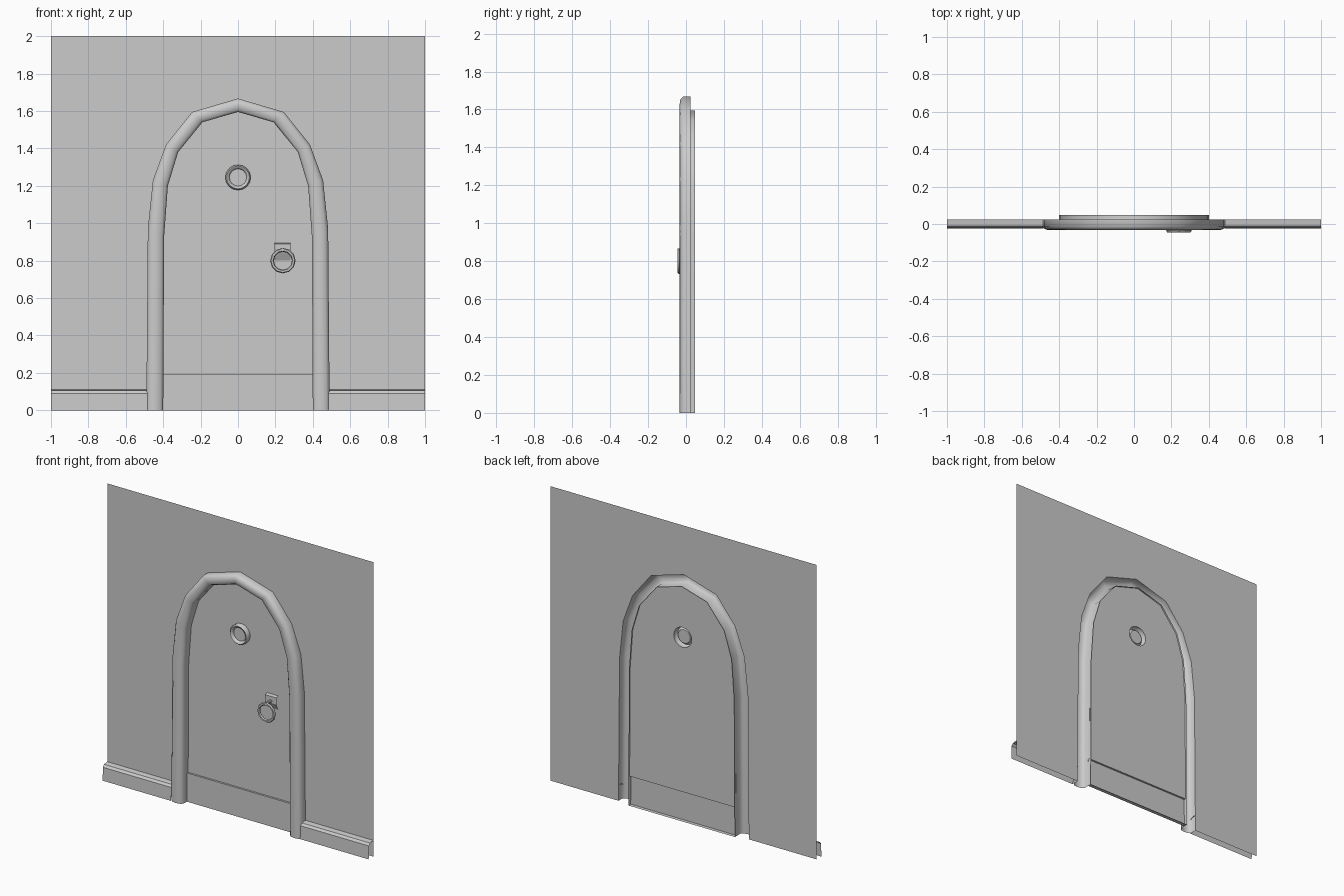
import bpy, bmesh, math
from mathutils import Vector

if "Cube" in bpy.data.objects:
    bpy.data.objects.remove(bpy.data.objects["Cube"])


def finish(name, bm, angle=None):
    me = bpy.data.meshes.new(name)
    bm.to_mesh(me)
    bm.free()
    ob = bpy.data.objects.new(name, me)
    bpy.context.collection.objects.link(ob)
    if angle:
        bpy.ops.object.select_all(action='DESELECT')
        ob.select_set(True)
        bpy.context.view_layer.objects.active = ob
        bpy.ops.object.shade_smooth_by_angle(angle=math.radians(angle))
    return ob


def loft(name, rows, angle=None, closed=False):
    """Skin a list of point rows with quads."""
    bm = bmesh.new()
    vs = [[bm.verts.new(p) for p in r] for r in rows]
    n = len(vs)
    for i in range(n if closed else n - 1):
        a, b = vs[i], vs[(i + 1) % n]
        for j in range(len(a) - 1):
            bm.faces.new((a[j], a[j + 1], b[j + 1], b[j]))
    bmesh.ops.remove_doubles(bm, verts=bm.verts, dist=1e-5)
    bmesh.ops.recalc_face_normals(bm, faces=bm.faces)
    return finish(name, bm, angle)


def sheet(name, loops, y):
    """Flat filled sheet at depth y; extra loops become holes."""
    bm = bmesh.new()
    edges = []
    for pts in loops:
        vs = [bm.verts.new((x, y, z)) for x, z in pts]
        edges += [bm.edges.new((vs[i - 1], vs[i])) for i in range(len(vs))]
    bmesh.ops.triangle_fill(bm, use_beauty=True, use_dissolve=False,
                            edges=edges, normal=(0, -1, 0))
    return finish(name, bm)


def arch(half):
    """Right half of an arch, base to apex, mirrored to a full path."""
    return half + [(-x, z) for x, z in reversed(half[:-1])]


outer = arch([(.49, 0), (.482, .97), (.455, 1.23), (.385, 1.42), (.245, 1.595), (0, 1.667)])
inner = arch([(.40, 0), (.395, .93), (.375, 1.2), (.32, 1.38), (.19, 1.54), (0, 1.595)])

# wall with arched opening
sheet("wall", [[(1, 0), (1, 2), (-1, 2), (-1, 0)] + list(reversed(outer))], .025)

# rounded door frame: (fraction from outer to inner edge, depth)
profile = [(0, .025), (0, -.015), (.2, -.03), (.5, -.033), (.85, -.028), (1, -.012), (1, .047)]
rows = []
for (ox, oz), (ix, iz) in zip(outer, inner):
    rows.append([(ox + (ix - ox) * t, y, oz + (iz - oz) * t) for t, y in profile])
loft("door_frame", rows, 50)

# door leaf with round opening
SEG, PX, PZ = 16, 0, 1.245
ang = [2 * math.pi * i / SEG for i in range(SEG)]
hole = [(PX + .068 * math.cos(a), PZ + .068 * math.sin(a)) for a in ang]
leaf = [(.4, .195)] + inner[1:-1] + [(-.4, .195)]
sheet("door_leaf", [leaf, hole], .035)

# porthole ring and glass
prof = [(.068, .035), (.068, .01), (.061, .002), (.052, .005), (.046, .02)]
loft("porthole_ring",
     [[(PX + r * math.cos(a), y, PZ + r * math.sin(a)) for r, y in prof] for a in ang],
     50, closed=True)
sheet("porthole_glass",
      [[(PX + .046 * math.cos(a), PZ + .046 * math.sin(a)) for a in ang]], .02)

# kick plate with ledge and threshold
kick = [(.035, .195), (.022, .195), (.022, 0), (.047, 0)]
loft("kick_plate", [[(x, y, z) for y, z in kick] for x in (-.4, .4)])

# skirting boards
skirt = [(.025, .11), (-.01, .105), (-.022, .09), (-.025, 0)]
for side, s in (("left", -1), ("right", 1)):
    loft("skirting_" + side, [[(s * x, y, z) for y, z in skirt] for x in (.485, 1)], 30)

# handle plate, with slanted lower half
plate = [(.035, .895), (.012, .89), (.012, .845), (.035, .80)]
ob = loft("handle_plate", [[(x, y, z) for y, z in plate] for x in (.195, .28)])
bm = bmesh.new()
bm.from_mesh(ob.data)
bmesh.ops.holes_fill(bm, edges=[e for e in bm.edges if e.is_boundary], sides=0)
bmesh.ops.recalc_face_normals(bm, faces=bm.faces)
bm.to_mesh(ob.data)
bm.free()

# handle pin
bpy.ops.mesh.primitive_cylinder_add(vertices=8, radius=.009, depth=.058,
                                    location=(.238, -.016, .858),
                                    rotation=(math.pi / 2, 0, 0))
bpy.context.object.name = "handle_pin"

# handle ring
bpy.ops.mesh.primitive_torus_add(major_segments=12, minor_segments=6, major_radius=.058,
                                 minor_radius=.01, location=(.24, -.036, .80),
                                 rotation=(math.pi / 2, 0, 0))
bpy.context.object.name = "handle_ring"
bpy.ops.object.shade_smooth_by_angle(angle=math.radians(40))
